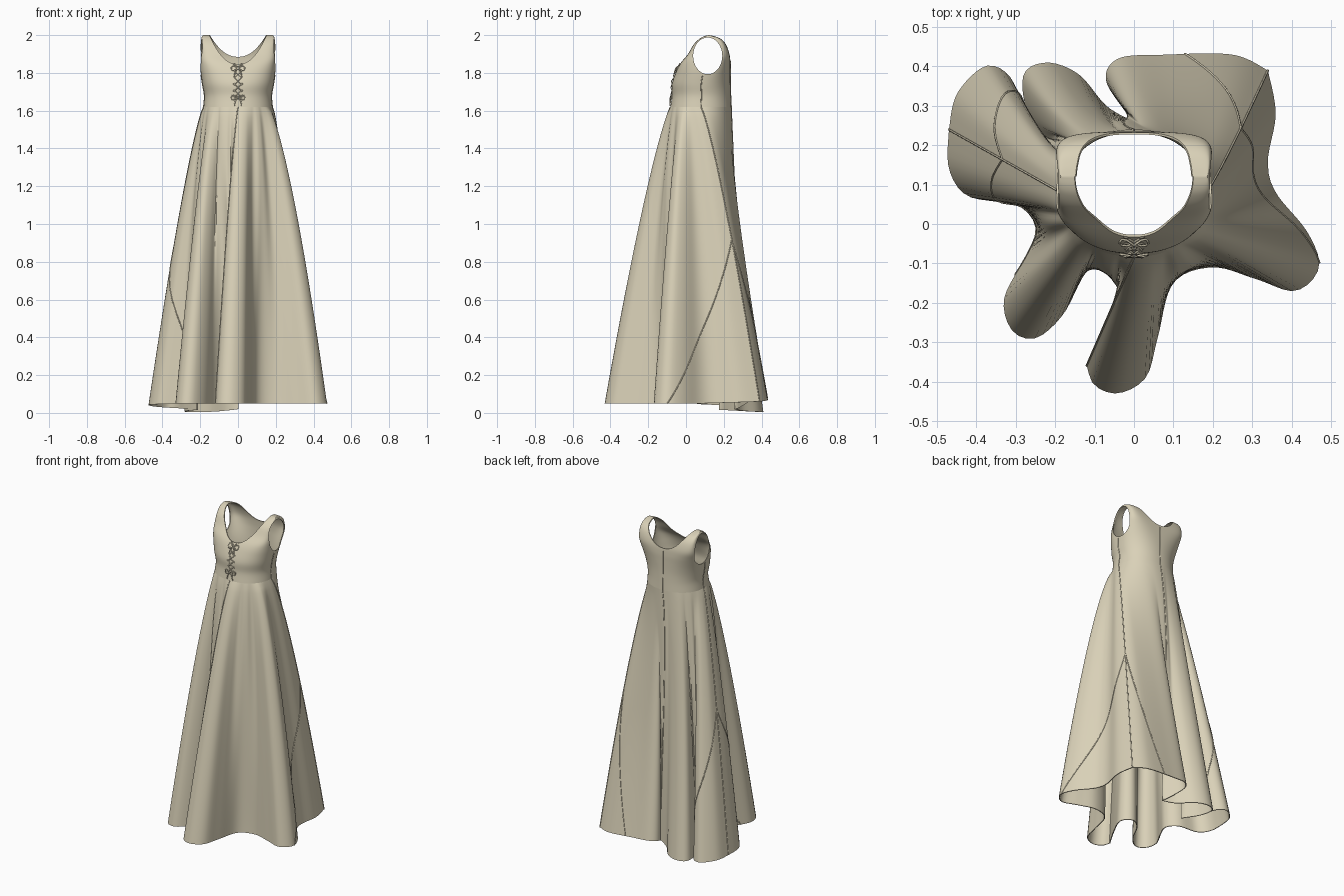
import bpy, bmesh
from math import pi, sin, cos, hypot, copysign, radians
from mathutils import Vector

cube = bpy.data.objects.get("Cube")
if cube:
    bpy.data.objects.remove(cube, do_unlink=True)

fabric = bpy.data.materials.new("beige fabric")
fabric.use_nodes = True
fabric.diffuse_color = (0.7, 0.64, 0.48, 1)
fabric.node_tree.nodes["Principled BSDF"].inputs["Base Color"].default_value = fabric.diffuse_color

QUARTER = 64
N = QUARTER * 4
WAIST = 1.62


def smooth_path(pts, steps):
    """Catmull-Rom curve through points of any dimension."""
    out = []
    for k in range(len(pts) - 1):
        p0, p1, p2 = pts[max(k - 1, 0)], pts[k], pts[k + 1]
        p3 = pts[min(k + 2, len(pts) - 1)]
        for s in range(steps):
            t = s / steps
            out.append(tuple(
                b + t * (c - a) / 2 + t * t * (a - 2.5 * b + 2 * c - d / 2)
                + t ** 3 * (1.5 * (b - c) + (d - a) / 2)
                for a, b, c, d in zip(p0, p1, p2, p3)))
    return out + [pts[-1]]


def resample(path, count):
    """Evenly spaced points along a path, without its last point."""
    dist = [0]
    for p, q in zip(path, path[1:]):
        dist.append(dist[-1] + hypot(q[0] - p[0], q[1] - p[1]))
    out, k = [], 0
    for i in range(count):
        want = dist[-1] * i / count
        while dist[k + 1] < want:
            k += 1
        f = (want - dist[k]) / max(dist[k + 1] - dist[k], 1e-9)
        out.append(Vector(path[k]).lerp(Vector(path[k + 1]), f))
    return out


def add_object(name, mesh):
    obj = bpy.data.objects.new(name, mesh)
    bpy.context.collection.objects.link(obj)
    if not mesh.materials:
        mesh.materials.append(fabric)
    return obj


def shell(name, rows):
    """Tube of cloth made from a stack of closed rings, top to bottom."""
    bm = bmesh.new()
    grid = [[bm.verts.new(p) for p in row] for row in rows]
    for up, low in zip(grid, grid[1:]):
        for i in range(N):
            j = (i + 1) % N
            bm.faces.new((up[i], low[i], low[j], up[j]))
    bmesh.ops.remove_doubles(bm, verts=bm.verts, dist=1e-5)
    mesh = bpy.data.meshes.new(name)
    bm.to_mesh(mesh)
    bm.free()
    obj = add_object(name, mesh)
    solid = obj.modifiers.new("cloth", 'SOLIDIFY')
    solid.thickness = 0.005
    solid.offset = -1
    return obj


def prism(name, outline, depth):
    """Solid cutter from a flat outline swept along a vector."""
    bm = bmesh.new()
    face = bm.faces.new([bm.verts.new(p) for p in outline])
    new = bmesh.ops.extrude_face_region(bm, geom=[face])["geom"]
    bmesh.ops.translate(bm, vec=depth, verts=[g for g in new if isinstance(g, bmesh.types.BMVert)])
    bmesh.ops.recalc_face_normals(bm, faces=bm.faces)
    mesh = bpy.data.meshes.new(name)
    bm.to_mesh(mesh)
    bm.free()
    obj = add_object(name, mesh)
    obj.hide_render = True
    return obj


def bake(obj):
    """Apply the modifiers and shade smooth with sharp edges kept."""
    graph = bpy.context.evaluated_depsgraph_get()
    obj.data = bpy.data.meshes.new_from_object(obj.evaluated_get(graph))
    obj.modifiers.clear()
    obj.data.shade_smooth()
    obj.data.set_sharp_from_angle(angle=radians(40))


def cord(name, paths, radius):
    curve = bpy.data.curves.new(name, 'CURVE')
    curve.dimensions = '3D'
    curve.bevel_depth = radius
    curve.bevel_resolution = 1
    for path in paths:
        spline = curve.splines.new('POLY')
        spline.points.add(len(path) - 1)
        for point, p in zip(spline.points, path):
            point.co = (*p, 1)
    return add_object(name, curve)


# Torso rings: height, half width, front y, back y, squareness
torso = smooth_path([
    (2.0, .186, .12, .12, 8), (1.994, .19, .095, .15, 8), (1.98, .194, .07, .185, 8),
    (1.95, .198, .04, .212, 7), (1.9, .2, .01, .23, 5.5), (1.85, .2, -.03, .235, 3.6),
    (1.8, .197, -.055, .235, 2.7), (1.74, .188, -.074, .235, 2.3),
    (1.68, .178, -.074, .237, 2.2), (WAIST, .182, -.083, .24, 2.2)], 5)


def torso_point(i, row):
    z, rx, front, back, n = row
    a = 2 * pi * i / N - pi / 2
    c, s = cos(a), sin(a)
    if i % QUARTER == 0:
        c, s = round(c), round(s)
    power = lambda v: copysign(abs(v) ** (2 / n), v)
    return Vector((rx * power(c), (front + back) / 2 + (back - front) / 2 * power(s), z))


# Hem outline in hundredths, one list per quarter: front, left, back, right
hem_quarters = [
    [(-12, -36), (-10, -41), (-4, -43), (3, -39), (6, -29), (10, -15), (20, -11), (31, -14),
     (41, -17), (47, -11), (44, -2), (36, 8), (34, 16), (36, 28), (34, 39)],
    [(34, 39), (25, 43), (8, 43), (-4, 42), (-7, 36), (0, 26)],
    [(0, 26), (-7, 30), (-14, 38), (-22, 41), (-28, 38), (-27, 28), (-21, 17), (-28, 30),
     (-32, 38), (-38, 40), (-45, 33), (-47, 24)],
    [(-47, 24), (-47, 14), (-42, 7), (-30, 5), (-25, -1), (-28, -9), (-33, -19), (-31, -27),
     (-25, -29), (-18, -23), (-12, -12), (-5, -7), (0, -12), (-4, -22), (-12, -36)]]
hem = []
for quarter in hem_quarters:
    hem += [p / 100 for p in resample(smooth_path(quarter, 12), QUARTER)]

# Hem height around the skirt, four values per quarter, in hundredths
hem_heights = [5, 5, 5, 5, 6, 7, 8, 8, 2, .5, 1.5, 2.5, 4, 5, 5, 5, 5]
hem_z = [h[0] / 100 for h in smooth_path([(h,) for h in hem_heights], QUARTER // 4)]

# Higher up, the valleys between the folds are shallower
AXIS = Vector((0, .08))
SPAN = 22
fill = []
for i, p in enumerate(hem):
    mean = sum((hem[(i + k) % N] for k in range(-SPAN, SPAN + 1)), Vector((0, 0))) / (2 * SPAN + 1)
    f = min(max(((mean - AXIS).length - (p - AXIS).length) / .1, 0), 1)
    fill.append((mean - p) * f * f * (3 - 2 * f))


def skirt_point(i, v):
    """Cloth point: i around the skirt, v from waist (0) to hem (1)."""
    i %= N
    x, y = hem[i] + fill[i] * (1 - v) ** 1.5 * 1.25
    top = torso_point(i, torso[-1])
    t = v ** .8
    tx = t ** (1 - .3 * max(x, 0))
    ty = t ** (1 + .6 * min(max((top.y - .08) / .16, 0), 1))
    return Vector((top.x + (x - top.x) * tx, top.y + (y - top.y) * ty,
                   WAIST + (hem_z[i] - WAIST) * v))


# Skirt with deep hanging folds
STEPS = 56
skirt = shell("skirt", [[skirt_point(i, j / STEPS) for i in range(N)] for j in range(STEPS + 1)])
bake(skirt)

# Bodice, cut open at the neck and arms
bodice = shell("bodice", [[torso_point(i, row) for i in range(N)] for row in torso])


def neck(name, low, y0, y1):
    xs = [.16 * k / 20 for k in range(-20, 21)]
    outline = [(x, y0, low + (2.02 - low) * abs(x / .16) ** 2.2) for x in xs]
    outline += [(.16, y0, 2.2), (-.16, y0, 2.2)]
    return prism(name, outline, (0, y1 - y0, 0))


arm = [(-.5, .115 + .077 * cos(k * pi / 32), 1.89 + .097 * sin(k * pi / 32)) for k in range(64)]
cutters = [neck("front_neck_cutter", 1.845, -.4, .12), neck("back_neck_cutter", 1.885, -.3, .5),
           prism("armhole_cutter", arm, (1, 0, 0))]
for cutter in cutters:
    cut = bodice.modifiers.new(cutter.name, 'BOOLEAN')
    cut.operation = 'DIFFERENCE'
    cut.solver = 'EXACT'
    cut.object = cutter
bake(bodice)
for cutter in cutters:
    bpy.data.objects.remove(cutter, do_unlink=True)


# Seams: front and back centre, sides, and the triangular hem inserts
def skirt_seam(i0, i1, v0, v1, count=STEPS):
    return [skirt_point(round(i0 + (i1 - i0) * k / count), v0 + (v1 - v0) * k / count)
            for k in range(count + 1)]


seams = [skirt_seam(0, 0, 0, 1), skirt_seam(N // 2, N // 2, 0, 1)]
for side in (QUARTER, 3 * QUARTER):
    seams.append(skirt_seam(side, side, 0, 1))
    seams += [skirt_seam(side, side + spread, .45, 1, 24) for spread in (-24, 24)]
    seams.append([torso_point(side, row) for row in torso if row[0] < 1.79])
seams.append([torso_point(N // 2, row) for row in torso if row[0] < 1.88])
cord("seams", seams, .003)


# Crossed lacing with a bow at the top and bottom of the front opening
def on_chest(x, z, lift=.002):
    row = min(torso, key=lambda r: abs(r[0] - z))
    return Vector((x, row[2] - lift + abs(x) * .15, z))


laces = []
levels = [1.67 + .035 * k for k in range(6)]
for a, b in zip(levels, levels[1:]):
    for s in (-1, 1):
        laces.append([on_chest(s * .018, a), on_chest(0, (a + b) / 2, .005), on_chest(-s * .018, b)])
for z in (levels[0], levels[-1] - .02):
    for s in (-1, 1):
        laces.append([on_chest(s * .036 * sin(k * pi / 12), z + .012 * sin(k * pi / 6), .008)
                      for k in range(13)])
        laces.append([on_chest(0, z, .008), on_chest(s * .015, z - .02, .008), on_chest(s * .02, z - .045, .006)])
cord("lacing", laces, .003)

# Eyelets beside the opening
rings = []
for z in levels:
    for s in (-1, 1):
        rings.append([on_chest(s * .02 + .005 * cos(k * pi / 4), z) + Vector((0, 0, .005 * sin(k * pi / 4)))
                      for k in range(9)])
cord("eyelets", rings, .002)
